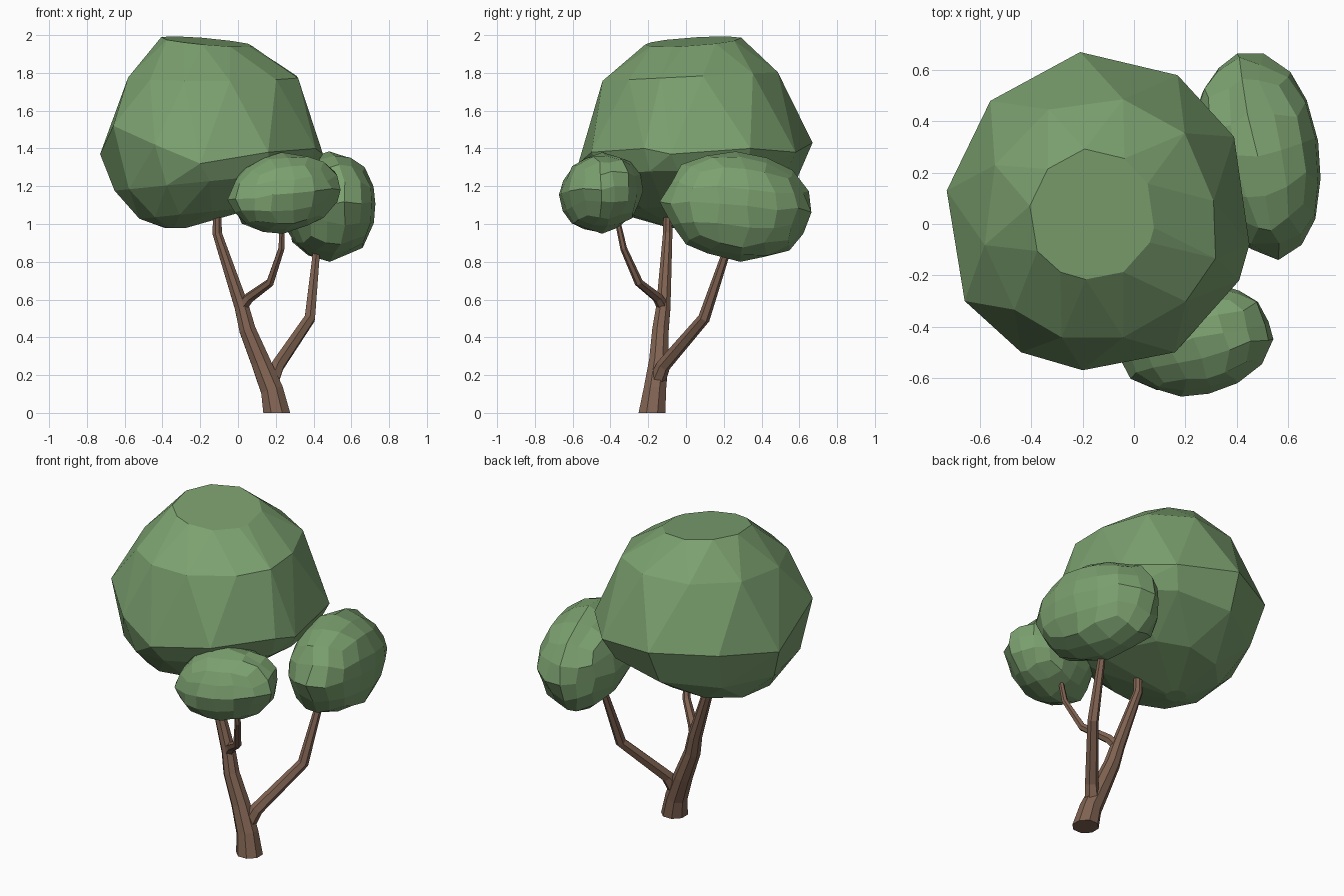
import bpy, bmesh, math, random
from mathutils import Vector, Matrix

cube = bpy.data.objects.get("Cube")
if cube:
    bpy.data.objects.remove(cube)


def material(name, rgb):
    mat = bpy.data.materials.new(name)
    mat.use_nodes = True
    mat.diffuse_color = (*rgb, 1)
    mat.node_tree.nodes["Principled BSDF"].inputs["Base Color"].default_value = (*rgb, 1)
    return mat


leaf = material("leaf green", (0.2, 0.355, 0.16))
bark = material("bark brown", (0.215, 0.124, 0.084))


def finish(name, bm, mat):
    bmesh.ops.recalc_face_normals(bm, faces=bm.faces)
    mesh = bpy.data.meshes.new(name)
    bm.to_mesh(mesh)
    bm.free()
    mesh.materials.append(mat)
    obj = bpy.data.objects.new(name, mesh)
    bpy.context.scene.collection.objects.link(obj)


def limb(name, path, sides):
    """Tapered faceted tube through (point, radius) pairs."""
    bm = bmesh.new()
    points = [Vector(p) for p, r in path]
    rings = []
    for i, (p, radius) in enumerate(path):
        ahead = points[min(i + 1, len(points) - 1)] - points[i]
        behind = points[i] - points[max(i - 1, 0)]
        axis = (ahead.normalized() + behind.normalized()).normalized()
        if p[2] == 0:
            axis = Vector((0, 0, 1))
        turn = Vector((0, 0, 1)).rotation_difference(axis)
        ring = []
        for k in range(sides):
            a = math.tau * (k + 0.5) / sides
            offset = turn @ Vector((math.cos(a), math.sin(a), 0))
            ring.append(bm.verts.new(points[i] + offset * radius))
        rings.append(ring)
    for low, high in zip(rings, rings[1:]):
        for k in range(sides):
            n = (k + 1) % sides
            bm.faces.new((low[k], low[n], high[n], high[k]))
    bm.faces.new(rings[0])
    bm.faces.new(rings[-1])
    finish(name, bm, bark)


def crown(name, outline, middle, layers):
    """Faceted hull of scaled copies of one outline.
    Layer: height, scale, centre, slope, rim waviness, blend to next corner."""
    bm = bmesh.new()
    corners = [Vector(p) - Vector(middle) for p in outline]
    for height, scale, centre, slope, wave, blend in layers:
        for here, after in zip(corners, corners[1:] + corners[:1]):
            d = here.lerp(after, blend) * scale
            z = height + d.z * wave + slope[0] * d.x + slope[1] * d.y
            bm.verts.new((centre[0] + d.x, centre[1] + d.y, z))
    bmesh.ops.convex_hull(bm, input=bm.verts)
    bmesh.ops.delete(bm, geom=[v for v in bm.verts if not v.link_faces], context="VERTS")
    bmesh.ops.dissolve_limit(bm, angle_limit=math.radians(5), verts=bm.verts, edges=bm.edges)
    finish(name, bm, leaf)


def clump(name, centre, radii, yaw, slope, seed):
    """Low-poly quad sphere, stretched, sheared and roughened."""
    rng = random.Random(seed)
    bm = bmesh.new()
    bmesh.ops.create_cube(bm, size=2)
    bmesh.ops.subdivide_edges(bm, edges=bm.edges, cuts=3, use_grid_fill=True)
    spin = Matrix.Rotation(yaw, 3, "Z")
    for v in bm.verts:
        d = Vector([math.tan(c * math.pi / 4) for c in v.co]).normalized()
        d += Vector([rng.uniform(-0.05, 0.05) for _ in range(3)])
        d = spin @ Vector([a * r for a, r in zip(d, radii)])
        d.z += slope[0] * d.x + slope[1] * d.y
        v.co = d + Vector(centre)
    finish(name, bm, leaf)


# Trunk and its two branches
limb("trunk", [((0.205, -0.18, 0), 0.077), ((0.18, -0.165, 0.12), 0.064),
               ((0.12, -0.145, 0.27), 0.055), ((0.05, -0.135, 0.44), 0.047),
               ((0.02, -0.12, 0.56), 0.041), ((-0.11, -0.097, 0.95), 0.027),
               ((-0.11, -0.097, 1.15), 0.022)], 8)
limb("left_branch", [((0.17, -0.16, 0.15), 0.045), ((0.21, -0.12, 0.25), 0.038),
                     ((0.38, 0.095, 0.5), 0.032), ((0.42, 0.23, 0.9), 0.02)], 6)
limb("front_branch", [((0.02, -0.12, 0.56), 0.034), ((0.06, -0.15, 0.61), 0.028),
                      ((0.17, -0.25, 0.69), 0.023), ((0.23, -0.33, 0.87), 0.018),
                      ((0.235, -0.37, 1.05), 0.014)], 6)

# Foliage
rim = [(0.45, -0.08, 1.37), (0.39, 0.34, 1.4), (0.17, 0.58, 1.38), (-0.21, 0.67, 1.43),
       (-0.56, 0.48, 1.43), (-0.73, 0.13, 1.37), (-0.66, -0.3, 1.52), (-0.44, -0.5, 1.42),
       (-0.2, -0.57, 1.32), (0.16, -0.5, 1.38), (0.41, -0.22, 1.4)]
crown("main_foliage", rim, (-0.13, 0.03, 1.4), [
    (1.965, 0.41, (-0.16, 0.03), (-0.09, 0.07), 0, 0),
    (1.78, 0.8, (-0.13, 0.01), (0, 0.05), 0, 0.5),
    (1.4, 1, (-0.13, 0.03), (0, 0), 1, 0),
    (1.23, 0.9, (-0.12, 0.02), (0.1, 0), 0, 0.1),
    (1.06, 0.57, (-0.2, -0.01), (0.1, 0), 0, 0.5),
    (0.98, 0.1, (-0.33, -0.03), (0, 0), 0, 0)])
clump("left_foliage", (0.485, 0.275, 1.09), (0.245, 0.405, 0.285), 0.2, (0, -0.06), 3)
clump("front_foliage", (0.245, -0.45, 1.165), (0.3, 0.212, 0.21), 0.25, (0.08, 0.06), 8)
